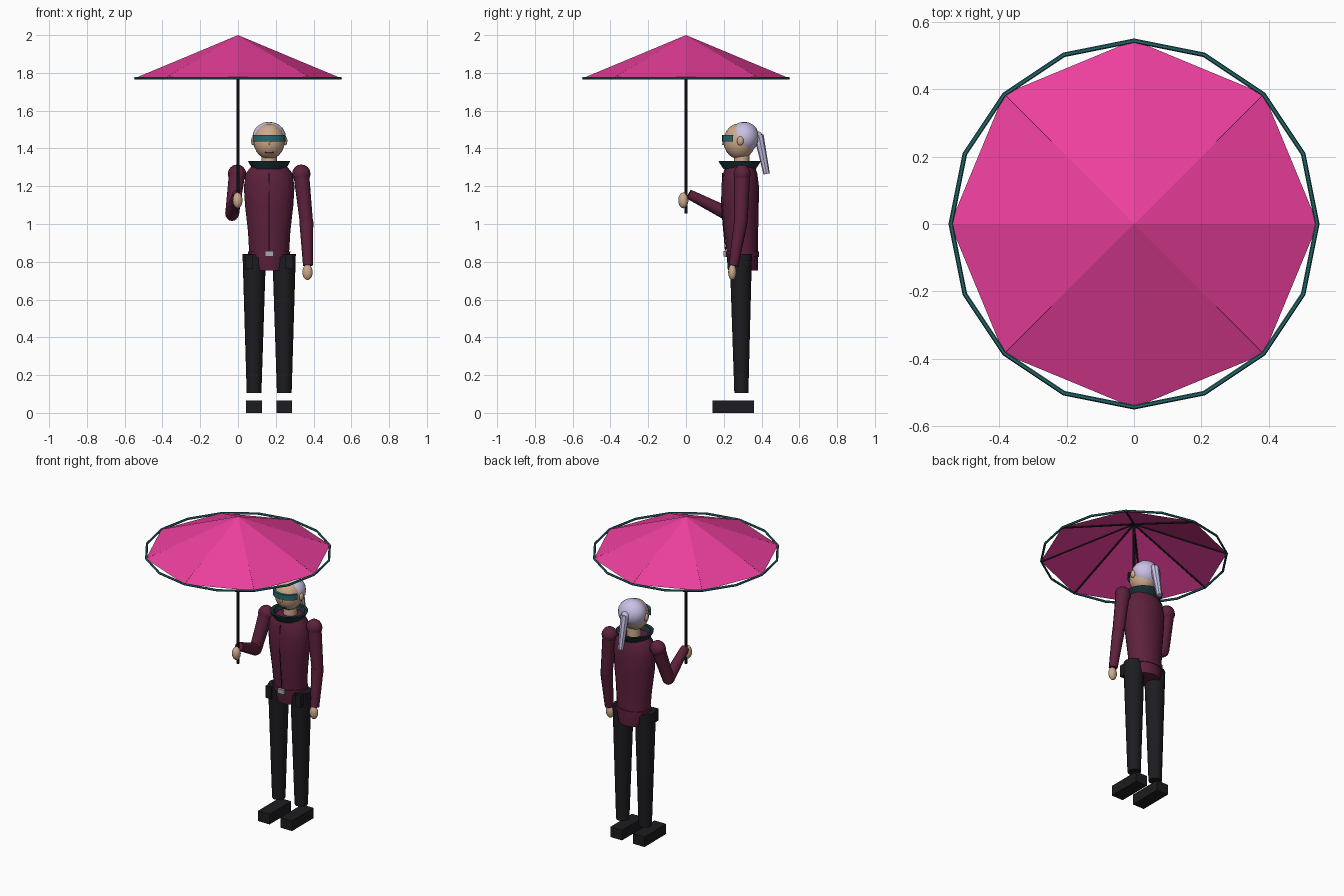
import bpy, bmesh, math
from mathutils import Vector

if "Cube" in bpy.data.objects:
    bpy.data.objects.remove(bpy.data.objects["Cube"])

CX, CY = 0.165, 0.29   # figure axis


def mat(name, r, g, b):
    m = bpy.data.materials.new(name)
    m.diffuse_color = (r, g, b, 1)
    m.use_nodes = True
    m.node_tree.nodes["Principled BSDF"].inputs["Base Color"].default_value = m.diffuse_color
    return m


PINK = mat("pink", 0.85, 0.05, 0.34)
TEAL = mat("teal", 0.02, 0.14, 0.15)
BLACK = mat("black", 0.012, 0.012, 0.015)
MAROON = mat("maroon", 0.11, 0.015, 0.045)
SKIN = mat("skin", 0.62, 0.40, 0.26)
HAIR = mat("lavender", 0.58, 0.53, 0.78)
COLLAR = mat("collar", 0.01, 0.03, 0.035)
STEEL = mat("steel", 0.4, 0.4, 0.42)


def finish(name, m, smooth=True):
    o = bpy.context.object
    o.name = name
    o.data.materials.append(m)
    if smooth:
        bpy.ops.object.shade_smooth_by_angle(angle=math.radians(40))
    return o


def limb(name, a, b, r1, r2, m, sides=10, squash=1.0):
    a, b = Vector(a), Vector(b)
    bpy.ops.mesh.primitive_cone_add(vertices=sides, radius1=r1, radius2=r2,
                                    depth=(b - a).length, location=(a + b) / 2)
    o = bpy.context.object
    o.rotation_euler = (b - a).to_track_quat('Z', 'Y').to_euler()
    o.scale.x = squash
    return finish(name, m)


def ball(name, loc, scale, m, rot=(0, 0, 0), seg=16):
    bpy.ops.mesh.primitive_uv_sphere_add(segments=seg, ring_count=seg // 2 + 2, radius=1,
                                         location=loc, rotation=rot)
    bpy.context.object.scale = scale
    return finish(name, m)


def box(name, loc, size, m, rot=(0, 0, 0)):
    bpy.ops.mesh.primitive_cube_add(size=1, location=loc, rotation=rot)
    bpy.context.object.scale = size
    return finish(name, m, False)


def loft(name, rings, m, sides=16, cap=True, arc=None):
    """Stack elliptical rings (z, centre y, rx, ry); arc limits the sweep."""
    bm = bmesh.new()
    a0, a1 = arc or (0, 2 * math.pi)
    n = sides + 1 if arc else sides
    loops = [[bm.verts.new((CX + rx * math.cos(a0 + (a1 - a0) * i / sides),
                            cy + ry * math.sin(a0 + (a1 - a0) * i / sides), z))
              for i in range(n)] for z, cy, rx, ry in rings]
    for p, q in zip(loops, loops[1:]):
        for i in range(sides):
            j = (i + 1) % n
            bm.faces.new((p[i], p[j], q[j], q[i]))
    if cap:
        bm.faces.new(loops[0][::-1])
        bm.faces.new(loops[-1])
    me = bpy.data.meshes.new(name)
    bm.to_mesh(me)
    bm.free()
    o = bpy.data.objects.new(name, me)
    bpy.context.collection.objects.link(o)
    bpy.ops.object.select_all(action='DESELECT')
    bpy.context.view_layer.objects.active = o
    o.select_set(True)
    return finish(name, m)


# Parasol: open eight-sided canopy, sixteen-sided rim, ribs and pole
bpy.ops.mesh.primitive_cone_add(vertices=8, radius1=0.545, radius2=0, depth=0.228,
                                end_fill_type='NOTHING', location=(0, 0, 1.886))
finish("canopy", PINK, False)
bpy.ops.mesh.primitive_torus_add(major_segments=16, minor_segments=6, major_radius=0.543,
                                 minor_radius=0.007, location=(0, 0, 1.772))
finish("canopy_rim", TEAL, False)
for i in range(8):
    a = i * math.pi / 4
    limb(f"rib_{i}", (0, 0, 1.994), (0.54 * math.cos(a), 0.54 * math.sin(a), 1.769),
         0.005, 0.005, BLACK, 6)
limb("pole", (0, 0, 1.055), (0, 0, 1.99), 0.008, 0.008, BLACK, 8)

# Jacket, zip and belt
loft("jacket", [(0.755, 0.302, 0.085, 0.078), (0.80, 0.30, 0.10, 0.082),
                (0.87, 0.297, 0.107, 0.084), (0.96, 0.292, 0.112, 0.09),
                (1.10, 0.287, 0.128, 0.098), (1.20, 0.287, 0.134, 0.099),
                (1.27, 0.287, 0.122, 0.09), (1.31, 0.287, 0.09, 0.075)], MAROON)
limb("zip_lower", (CX, 0.209, 0.86), (CX, 0.188, 1.10), 0.003, 0.003, BLACK, 6)
limb("zip_upper", (CX, 0.188, 1.10), (CX, 0.194, 1.27), 0.003, 0.003, BLACK, 6)
loft("belt", [(0.825, 0.298, 0.110, 0.088), (0.855, 0.297, 0.112, 0.089)], MAROON)
box("buckle", (CX, 0.205, 0.842), (0.045, 0.015, 0.028), STEEL)

# Legs, shoes and hip pouches
for s, side in ((-1, "right"), (1, "left")):
    limb(f"{side}_leg", (CX + s * 0.08, 0.293, 0.105), (CX + s * 0.079, 0.29, 0.84),
         0.039, 0.062, BLACK, 10)
    box(f"{side}_shoe", (CX + s * 0.08, 0.25, 0.0325), (0.083, 0.22, 0.065), BLACK)
    box(f"{side}_pouch", (CX + s * 0.105, 0.245, 0.80), (0.04, 0.05, 0.075), BLACK)

# Arms: one bent to hold the pole, one hanging
arms = (("right", (-0.005, 0.293, 1.265), (-0.032, 0.225, 1.052), (-0.003, 0.015, 1.158)),
        ("left", (0.335, 0.297, 1.265), (0.362, 0.29, 1.01), (0.37, 0.252, 0.78)))
for side, shoulder, elbow, wrist in arms:
    ball(f"{side}_shoulder", shoulder, (0.049, 0.045, 0.05), MAROON, seg=12)
    limb(f"{side}_upper_arm", elbow, shoulder, 0.036, 0.043, MAROON)
    ball(f"{side}_elbow", elbow, (0.036,) * 3, MAROON, seg=10)
    limb(f"{side}_forearm", wrist, elbow, 0.026, 0.037, MAROON)
ball("right_hand", (-0.002, -0.014, 1.125), (0.026, 0.027, 0.042), SKIN, seg=12)
ball("left_hand", (0.368, 0.245, 0.745), (0.027, 0.022, 0.042), SKIN, seg=12)

# Neck and flared collar
limb("neck", (CX, 0.295, 1.28), (CX, 0.295, 1.38), 0.042, 0.04, SKIN, 12)
loft("collar", [(1.29, 0.284, 0.088, 0.085), (1.325, 0.284, 0.108, 0.108),
                (1.334, 0.284, 0.112, 0.112), (1.332, 0.284, 0.092, 0.092),
                (1.305, 0.284, 0.075, 0.075)], COLLAR, cap=False)

# Head, face, hair and visor
ball("head", (CX, 0.283, 1.438), (0.083, 0.085, 0.095), SKIN)
limb("nose", (CX, 0.205, 1.42), (CX, 0.20, 1.45), 0.014, 0.006, SKIN, 6)
box("mouth", (CX, 0.226, 1.378), (0.045, 0.02, 0.006), MAROON)
for s, side in ((-1, "right"), (1, "left")):
    ball(f"{side}_ear", (CX + s * 0.085, 0.288, 1.44), (0.012, 0.018, 0.024), SKIN, seg=10)
ball("hair", (CX, 0.308, 1.459), (0.089, 0.079, 0.082), HAIR)
limb("ponytail", (CX, 0.427, 1.265), (CX, 0.385, 1.47), 0.017, 0.026, HAIR, 8)
ball("hair_tie", (CX, 0.382, 1.465), (0.025, 0.022, 0.025), HAIR, seg=10)
t = math.radians(200)
loft("visor", [(1.438, 0.277, 0.078, 0.072), (1.438, 0.277, 0.092, 0.086),
               (1.472, 0.277, 0.092, 0.086), (1.472, 0.277, 0.078, 0.072),
               (1.438, 0.277, 0.078, 0.072)],
     TEAL, 10, False, (t, 3 * math.pi - t))
